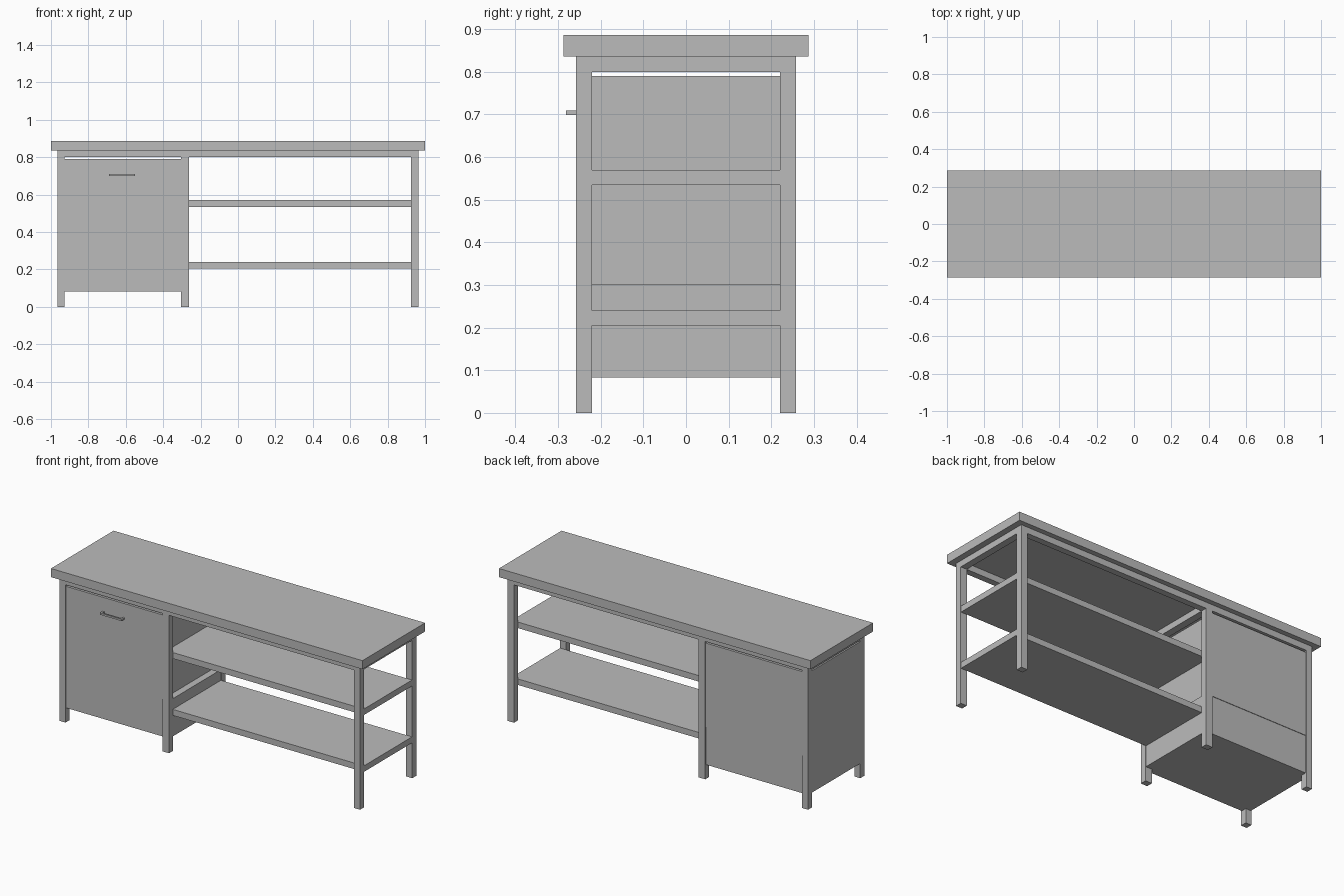
import bpy

if "Cube" in bpy.data.objects:
    bpy.data.objects.remove(bpy.data.objects["Cube"])

grey = bpy.data.materials.new("plain grey")
grey.diffuse_color = (0.5, 0.5, 0.5, 1)
grey.use_nodes = True
grey.node_tree.nodes["Principled BSDF"].inputs["Base Color"].default_value = grey.diffuse_color


def box(name, x, y, z):
    """Box from (min, max) pairs on each axis."""
    lo, hi = zip(x, y, z)
    bpy.ops.mesh.primitive_cube_add(size=1, location=[(a + b) / 2 for a, b in zip(lo, hi)])
    ob = bpy.context.object
    ob.name = name
    ob.scale = [b - a for a, b in zip(lo, hi)]
    bpy.ops.object.transform_apply(location=False, rotation=False, scale=True)
    ob.data.materials.append(grey)
    return ob


X, Y, T = 0.964, 0.258, 0.037      # frame half sizes and bar thickness
YI = Y - T                         # inner side of the legs
MID = (-0.304, -0.262)             # middle leg pair
columns = [("left", (-X, -X + T)), ("middle", MID), ("right", (X - 0.04, X))]

# Worktop
box("worktop", (-1, 1), (-0.287, 0.287), (0.836, 0.886))

# Legs and cross rails
for label, xs in columns:
    box(label + "_front_leg", xs, (-Y, -YI), (0, 0.836))
    box(label + "_back_leg", xs, (YI, Y), (0, 0.836))
    box(label + "_cross_rail", xs, (-YI, YI), (0.80, 0.836))

# Long rails between the legs
for (la, a), (lb, b) in zip(columns, columns[1:]):
    for side, ys in (("front", (-Y, -YI)), ("back", (YI, Y))):
        box(f"{side}_rail_{la}_{lb}", (a[1], b[0]), ys, (0.80, 0.836))

# Open shelves, set between the legs
for label, z in (("lower", 0.205), ("upper", 0.535)):
    box(label + "_shelf", (MID[0] + 0.001, X - 0.001), (-YI, YI), (z, z + 0.035))

# Cabinet: upper body stops at the inside of the middle legs, lower body fills between them
XL = -X + 0.003
box("cabinet_upper_body", (XL, MID[0]), (-YI, YI), (0.302, 0.79))
box("cabinet_upper_front_and_back", (-X + T, MID[0]), (-Y + 0.003, Y - 0.003), (0.302, 0.79))
box("cabinet_lower_body", (XL, MID[1] - 0.002), (-YI, YI), (0.083, 0.302))
box("cabinet_lower_front_and_back", (-X + T, MID[0]), (-Y + 0.006, Y - 0.006), (0.083, 0.302))

# Handle: bar on two posts
box("handle_bar", (-0.69, -0.55), (-0.282, -0.273), (0.699, 0.709))
for i, x in enumerate((-0.69, -0.56)):
    box(f"handle_post_{i + 1}", (x, x + 0.01), (-0.274, -0.25), (0.699, 0.709))
